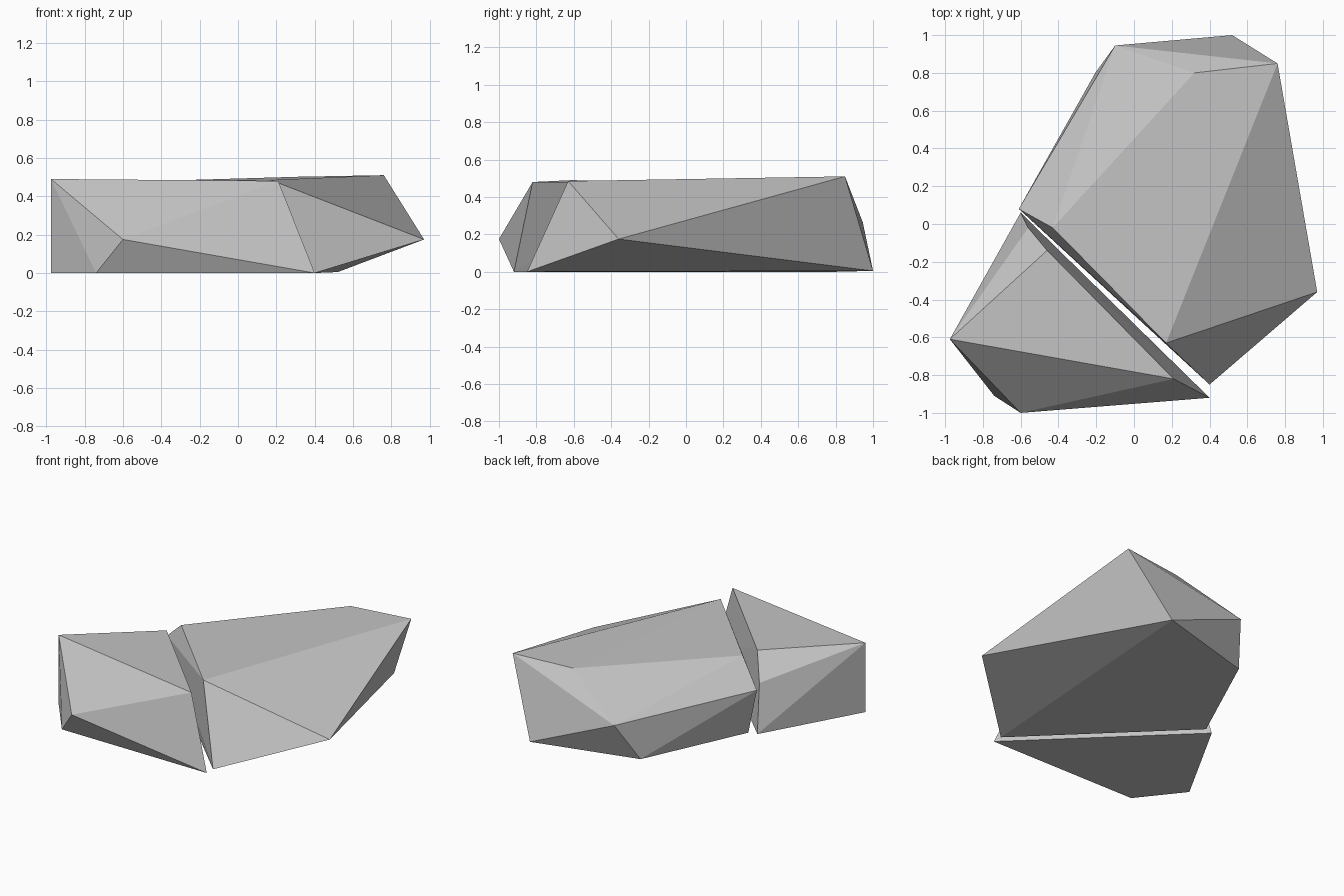
import bpy
import bmesh

cube = bpy.data.objects.get("Cube")
if cube:
    bpy.data.objects.remove(cube, do_unlink=True)

# Plain stone colour
stone = bpy.data.materials.new("stone grey")
stone.use_nodes = True
grey = (0.55, 0.55, 0.55, 1.0)
stone.diffuse_color = grey
shader = stone.node_tree.nodes["Principled BSDF"]
shader.inputs["Base Color"].default_value = grey
shader.inputs["Roughness"].default_value = 0.9


def make_rock(name, base, middle, top):
    """Faceted rock: the convex skin around three rings of corner points."""
    bm = bmesh.new()
    for corner in base + middle + top:
        bm.verts.new(corner)
    hull = bmesh.ops.convex_hull(bm, input=bm.verts[:], use_existing_faces=False)
    spare = {g for g in hull["geom_interior"] + hull["geom_unused"]
             if isinstance(g, bmesh.types.BMVert) and g.is_valid}
    bmesh.ops.delete(bm, geom=list(spare), context="VERTS")
    bmesh.ops.recalc_face_normals(bm, faces=bm.faces[:])
    for face in bm.faces:
        face.smooth = False
    mesh = bpy.data.meshes.new(name)
    bm.to_mesh(mesh)
    bm.free()
    mesh.materials.append(stone)
    rock = bpy.data.objects.new(name, mesh)
    bpy.context.collection.objects.link(rock)
    return rock


# Large half, behind the split
make_rock(
    "large_rock",
    base=[(-0.54, 0.075, 0), (0.40, -0.85, 0), (0.52, 1.0, 0.005), (-0.205, 0.80, 0)],
    middle=[(-0.61, 0.08, 0.32), (0.97, -0.36, 0.175), (-0.10, 0.945, 0.265)],
    top=[(-0.43, -0.02, 0.48), (0.17, -0.63, 0.485), (0.76, 0.85, 0.51), (0.32, 0.80, 0.502)],
)

# Small half, in front of the split
make_rock(
    "small_rock",
    base=[(-0.975, -0.61, 0), (-0.74, -0.91, 0), (0.40, -0.92, 0), (-0.60, 0.06, 0)],
    middle=[(-0.60, -1.0, 0.175), (-0.56, -0.02, 0.32)],
    top=[(-0.975, -0.61, 0.49), (0.21, -0.82, 0.48), (-0.46, -0.14, 0.48)],
)
